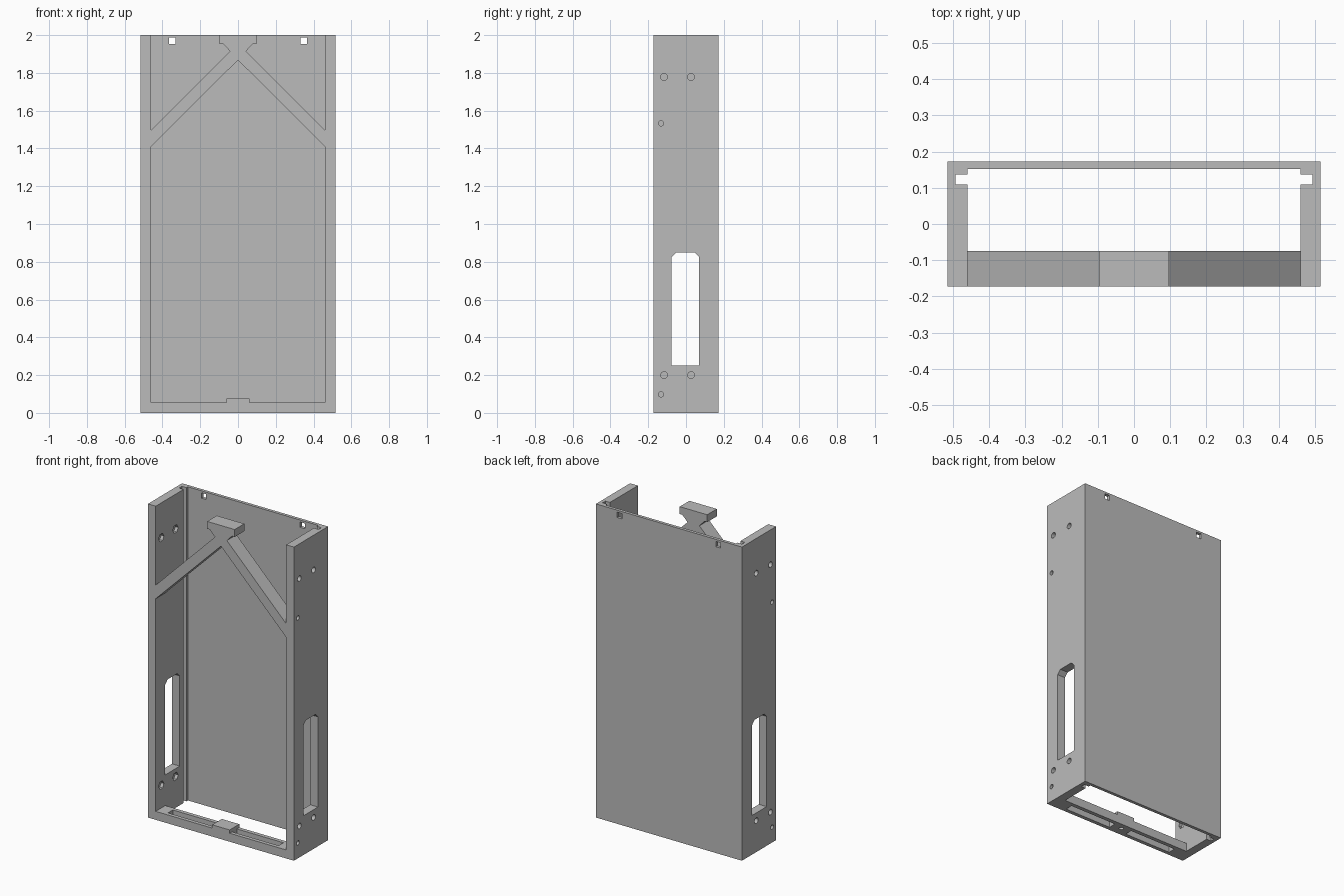
import bpy, bmesh
from math import cos, sin, tau

if "Cube" in bpy.data.objects:
    bpy.data.objects.remove(bpy.data.objects["Cube"], do_unlink=True)

grey = bpy.data.materials.new("plain grey")
grey.use_nodes = True
GREY = (0.5, 0.5, 0.5, 1)
grey.diffuse_color = GREY
grey.node_tree.nodes["Principled BSDF"].inputs["Base Color"].default_value = GREY

# Main dimensions
W, D, H = 0.515, 0.172, 2.0     # half width, half depth, height
IN = 0.46                       # inner half width
BAR_BACK = -0.075               # rear of the front bars
PLACE = {"x": lambda u, v, w: (w, u, v),
         "y": lambda u, v, w: (u, w, v),
         "z": lambda u, v, w: (u, v, w)}


def prism(bm, outline, axis, lo, hi):
    """Extrude a 2D outline along an axis between lo and hi."""
    place = PLACE[axis]
    rings = [[bm.verts.new(place(u, v, w)) for u, v in outline] for w in (lo, hi)]
    n = len(outline)
    faces = [bm.faces.new(rings[0]), bm.faces.new(rings[1])]
    for i in range(n):
        j = (i + 1) % n
        faces.append(bm.faces.new((rings[0][i], rings[0][j], rings[1][j], rings[1][i])))
    bmesh.ops.recalc_face_normals(bm, faces=faces)


def rect(u0, u1, v0, v1):
    return [(u0, v0), (u1, v0), (u1, v1), (u0, v1)]


def circle(u, v, r, n=20):
    return [(u + r * cos(tau * i / n), v + r * sin(tau * i / n)) for i in range(n)]


def mirrored(half):
    """Complete an outline given for +u only."""
    return half + [(-u, v) for u, v in reversed(half) if u > 0]


def make(name, bm):
    mesh = bpy.data.meshes.new(name)
    bm.to_mesh(mesh)
    bm.free()
    mesh.materials.append(grey)
    obj = bpy.data.objects.new(name, mesh)
    bpy.context.collection.objects.link(obj)
    return obj


def cut(obj, cutter):
    cutter.hide_render = True
    mod = obj.modifiers.new("cut", "BOOLEAN")
    mod.operation, mod.solver, mod.object = "DIFFERENCE", "EXACT", cutter
    bpy.context.view_layer.objects.active = obj
    bpy.ops.object.modifier_apply(modifier=mod.name)
    bpy.data.objects.remove(cutter, do_unlink=True)


# Channel: back panel and side walls with a sliding groove
bm = bmesh.new()
prism(bm, mirrored([(W, D), (W, -D), (IN, -D), (IN, 0.109), (0.492, 0.109),
                    (0.492, 0.137), (IN, 0.137), (IN, 0.152)]), "z", 0, H)
channel = make("back_and_side_walls", bm)

bm = bmesh.new()
# Tall side windows with chamfered top corners
prism(bm, [(-0.077, 0.25), (0.07, 0.25), (0.07, 0.825), (0.045, 0.85),
           (-0.052, 0.85), (-0.077, 0.825)], "x", -0.6, 0.6)
for s in (-1, 1):
    # Screw holes outside and nut pockets inside
    for y in (-0.116, 0.027):
        for z in (0.2, 1.778):
            prism(bm, circle(y, z, 0.018), "x", s * 0.49, s * 0.53)
            prism(bm, circle(y, z, 0.027, 6), "x", s * 0.44, s * 0.48)
    # Small pilot holes
    for z in (0.098, 1.533):
        prism(bm, circle(-0.132, z, 0.014), "x", s * 0.485, s * 0.53)
    # Square holes at the top of the back panel
    x = s * 0.348
    prism(bm, rect(x - 0.017, x + 0.017, 1.953, 1.987), "y", 0.145, 0.2)
cut(channel, make("channel_cutter", bm))

# Bottom bar with a raised tab, two slots and a centre hole
bm = bmesh.new()
prism(bm, mirrored([(IN, 0), (IN, 0.054), (0.062, 0.054), (0.062, 0.075)]),
      "y", -D, BAR_BACK)
bar = make("bottom_bar", bm)
bm = bmesh.new()
for s in (-1, 1):
    prism(bm, rect(*sorted((s * 0.062, s * 0.39)), -0.148, -0.1), "z", -0.1, 0.2)
prism(bm, circle(0, -0.115, 0.014), "z", -0.1, 0.04)
cut(bar, make("bar_cutter", bm))

# Forked brace with a flared head
bm = bmesh.new()
prism(bm, mirrored([(0, 1.868), (IN, 1.41), (IN, 1.497), (0.042, 1.915),
                    (0.078, 1.953), (0.097, 1.953), (0.097, H)]), "y", -D, BAR_BACK)
make("front_brace", bm)
